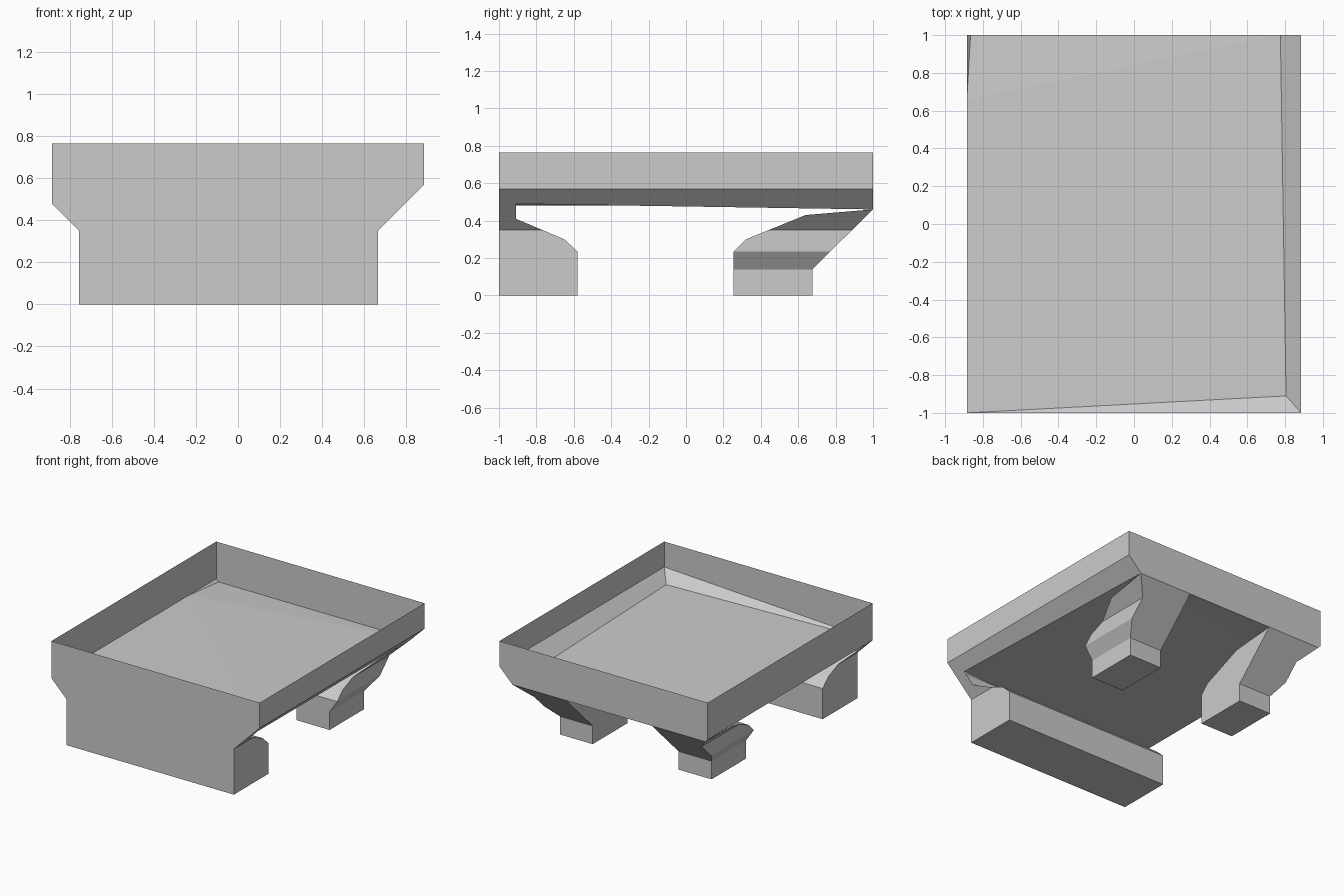
import bpy, bmesh

cube = bpy.data.objects.get("Cube")
if cube:
    bpy.data.objects.remove(cube, do_unlink=True)

grey = bpy.data.materials.new("plain_grey")
grey.use_nodes = True
colour = (0.6, 0.6, 0.6, 1)
grey.diffuse_color = colour
grey.node_tree.nodes["Principled BSDF"].inputs["Base Color"].default_value = colour

MID = -0.045                   # centre line shared by the legs
HX, TOP, KNEE = 0.885, 0.765, 0.35
LEG_TOP = 0.478


def finish(name, bm):
    bmesh.ops.remove_doubles(bm, verts=bm.verts[:], dist=0.0005)
    bmesh.ops.recalc_face_normals(bm, faces=bm.faces[:])
    mesh = bpy.data.meshes.new(name)
    bm.to_mesh(mesh)
    bm.free()
    mesh.materials.append(grey)
    obj = bpy.data.objects.new(name, mesh)
    bpy.context.collection.objects.link(obj)


def sheet(name, *polygons):
    bm = bmesh.new()
    for poly in polygons:
        bm.faces.new([bm.verts.new(p) for p in poly])
    finish(name, bm)


def flare(z):
    """Half width of the legs, widening at 45 degrees above the knee."""
    return 0.71 + max(0, z - KNEE)


def foot_flare(z):
    """Same, with a narrower foot."""
    return flare(z) - 0.065 * min(1, max(0, (0.235 - z) / 0.095))


def leg(name, profile, levels, left_x, right_x):
    """Extrude a side profile along x, slice it by height, then shape both ends."""
    bm = bmesh.new()
    face = bm.faces.new([bm.verts.new((-1, y, z)) for y, z in profile])
    ext = bmesh.ops.extrude_face_region(bm, geom=[face], use_keep_orig=True)
    for v in ext["geom"]:
        if isinstance(v, bmesh.types.BMVert):
            v.co.x = 1
    for z in levels:
        bmesh.ops.bisect_plane(bm, geom=bm.verts[:] + bm.edges[:] + bm.faces[:],
                               plane_co=(0, 0, z), plane_no=(0, 0, 1))
    for v in bm.verts:
        v.co.x = left_x(v.co.z) if v.co.x > 0 else right_x(v.co.z)
    finish(name, bm)


# Tray corners
A, E = (-HX, -1, 0.48), (-HX, 0.66, 0.48)
B, C, D = (0.805, -0.91, 0.49), (0.775, 1, 0.46), (-0.865, 1, 0.46)
F, G, H = (HX, -1, 0.57), (HX, 1, 0.57), (-HX, 1, 0.48)
tip = MID + flare(LEG_TOP)

# Thin tray: floor, sloped rims and upright walls
sheet("tray_floor", (E, D, C), (E, C, B), (E, B, A))
sheet("left_rim", (F, G, C, B, (tip, -0.91, LEG_TOP), (tip, -1, LEG_TOP)))
sheet("right_rim", (E, H, D))
sheet("front_rim", (F, B, A))
sheet("left_wall", (F, G, (HX, 1, TOP), (HX, -1, TOP)))
sheet("right_wall", (A, E, H, (-HX, 1, TOP), (-HX, -1, TOP)))
sheet("back_wall", (G, C, D, H, (-HX, 1, TOP), (HX, 1, TOP)))
sheet("front_wall", (F, (tip, -1, LEG_TOP), (-HX, -1, LEG_TOP),
                     (-HX, -1, TOP), (HX, -1, TOP)))

# Full-width front leg
leg("front_leg",
    [(-1, 0), (-0.58, 0), (-0.58, 0.235), (-0.65, 0.30),
     (-0.91, 0.41), (-0.91, LEG_TOP), (-1, LEG_TOP)],
    [KNEE],
    lambda z: MID + flare(z),
    lambda z: max(-HX, MID - flare(z)))

# Pair of back legs, mirrored about the leg centre line
for name, side in (("back_left_leg", 1), ("back_right_leg", -1)):
    leg(name,
        [(0.255, 0), (0.675, 0), (0.675, 0.14), (1, 0.46),
         (0.64, 0.43), (0.32, 0.30), (0.255, 0.235)],
        [0.14, 0.235, KNEE],
        lambda z: MID + side * foot_flare(z),
        lambda z: MID + side * 0.365)
